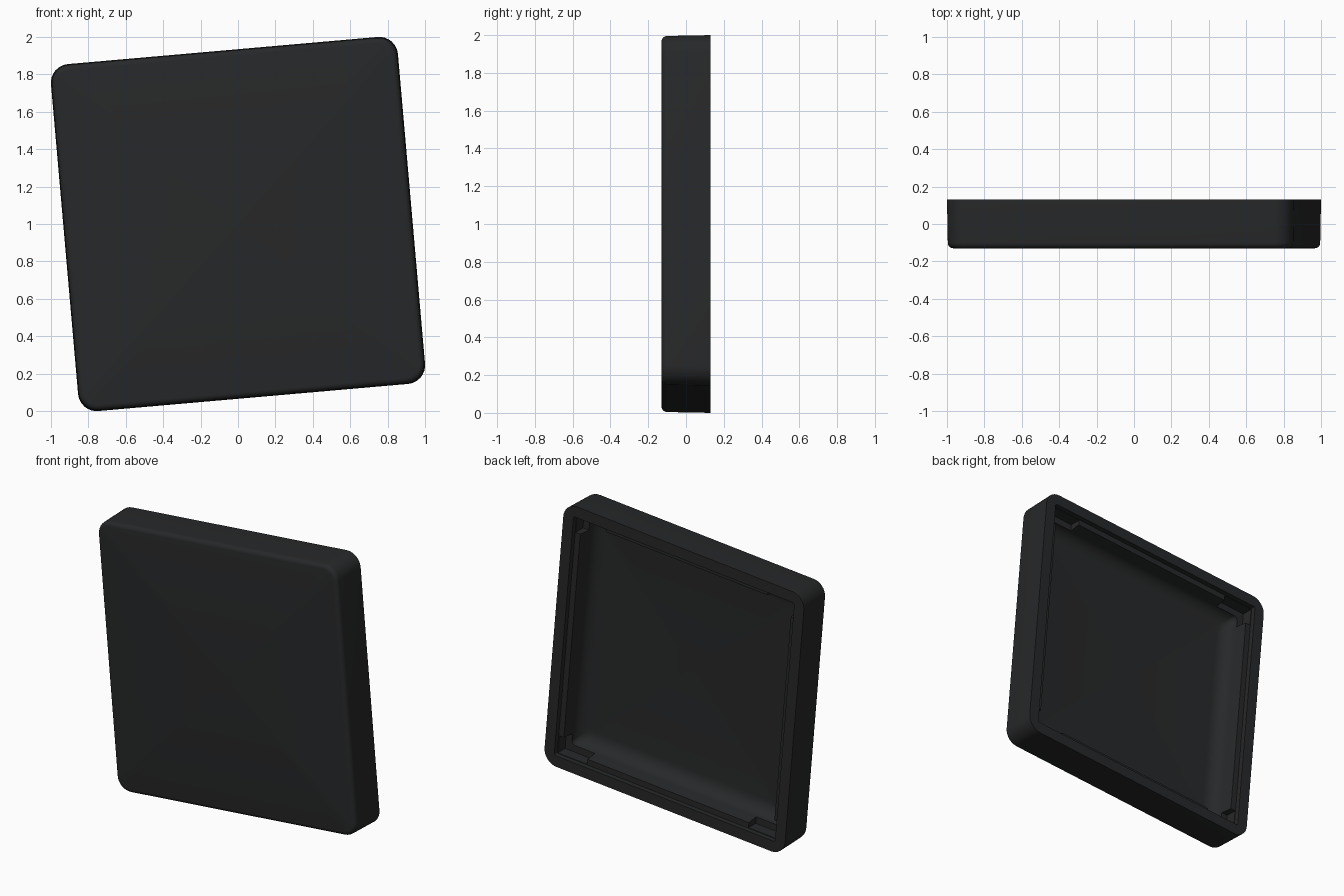
import bpy, bmesh, math
from mathutils import Matrix

if "Cube" in bpy.data.objects:
    bpy.data.objects.remove(bpy.data.objects["Cube"])

SEG = 8
TILT = Matrix.Translation((0, 0, 1)) @ Matrix.Rotation(math.radians(-5), 4, 'Y')


def ring(bm, half, r, y):
    """Rounded square loop in the xz plane."""
    verts = []
    for q in range(4):
        sx, sz = [(1, 1), (-1, 1), (-1, -1), (1, -1)][q]
        for i in range(SEG + 1):
            a = math.radians(90 * q + 90 * i / SEG)
            verts.append(bm.verts.new((sx * (half - r) + r * math.cos(a), y,
                                       sz * (half - r) + r * math.sin(a))))
    return verts


def cap(bm, loop, y):
    c = bm.verts.new((0, y, 0))
    for i in range(len(loop)):
        bm.faces.new((loop[i - 1], loop[i], c))


# Profile from the front face, round the outside, over the rim, into the tray
profile = []
for i in range(6):
    a = math.radians(90 * i / 5)
    o = 0.03 * (1 - math.sin(a))
    profile.append((0.927 - o, 0.1 - o, -0.1 - 0.03 * math.cos(a)))
profile += [(0.931, 0.1, 0.13), (0.855, 0.01, 0.13), (0.855, 0.01, 0.095),
            (0.815, 0.03, 0.095)]
for i in range(9):
    a = math.radians(90 * i / 8)
    profile.append((0.705 + 0.1 * math.cos(a), 0.03, 0.02 - 0.09 * math.sin(a)))

# Shell of the square cover
bm = bmesh.new()
loops = [ring(bm, *p) for p in profile]
for a, b in zip(loops, loops[1:]):
    for i in range(len(a)):
        bm.faces.new((a[i - 1], a[i], b[i], b[i - 1]))
cap(bm, loops[0], profile[0][2])
cap(bm, loops[-1], profile[-1][2])
bmesh.ops.recalc_face_normals(bm, faces=bm.faces)
mesh = bpy.data.meshes.new("square_cover")
bm.to_mesh(mesh)
bm.free()
cover = bpy.data.objects.new("square_cover", mesh)
bpy.context.collection.objects.link(cover)

# Clip notches beside the four inner corners
bm = bmesh.new()
for sx in (-1, 1):
    for sz in (-1, 1):
        m = Matrix.Translation((sx * 0.738, 0.08, sz * 0.79)) @ Matrix.Diagonal((0.226, 0.13, 0.122, 1))
        bmesh.ops.create_cube(bm, size=1, matrix=m)
cmesh = bpy.data.meshes.new("notch_cutter")
bm.to_mesh(cmesh)
bm.free()
cutter = bpy.data.objects.new("notch_cutter", cmesh)
bpy.context.collection.objects.link(cutter)
cutter.hide_render = True

bpy.context.view_layer.objects.active = cover
cover.select_set(True)
mod = cover.modifiers.new("notches", 'BOOLEAN')
mod.operation = 'DIFFERENCE'
mod.solver = 'EXACT'
mod.object = cutter
bpy.ops.object.modifier_apply(modifier="notches")
bpy.data.objects.remove(cutter)

# Lean the cover onto its corner and colour it
cover.data.transform(TILT)
mat = bpy.data.materials.new("dark_plastic")
mat.diffuse_color = (0.02, 0.021, 0.022, 1)
mat.use_nodes = True
mat.node_tree.nodes["Principled BSDF"].inputs["Base Color"].default_value = mat.diffuse_color
cover.data.materials.clear()
cover.data.materials.append(mat)
bpy.ops.object.shade_smooth_by_angle(angle=math.radians(35))
